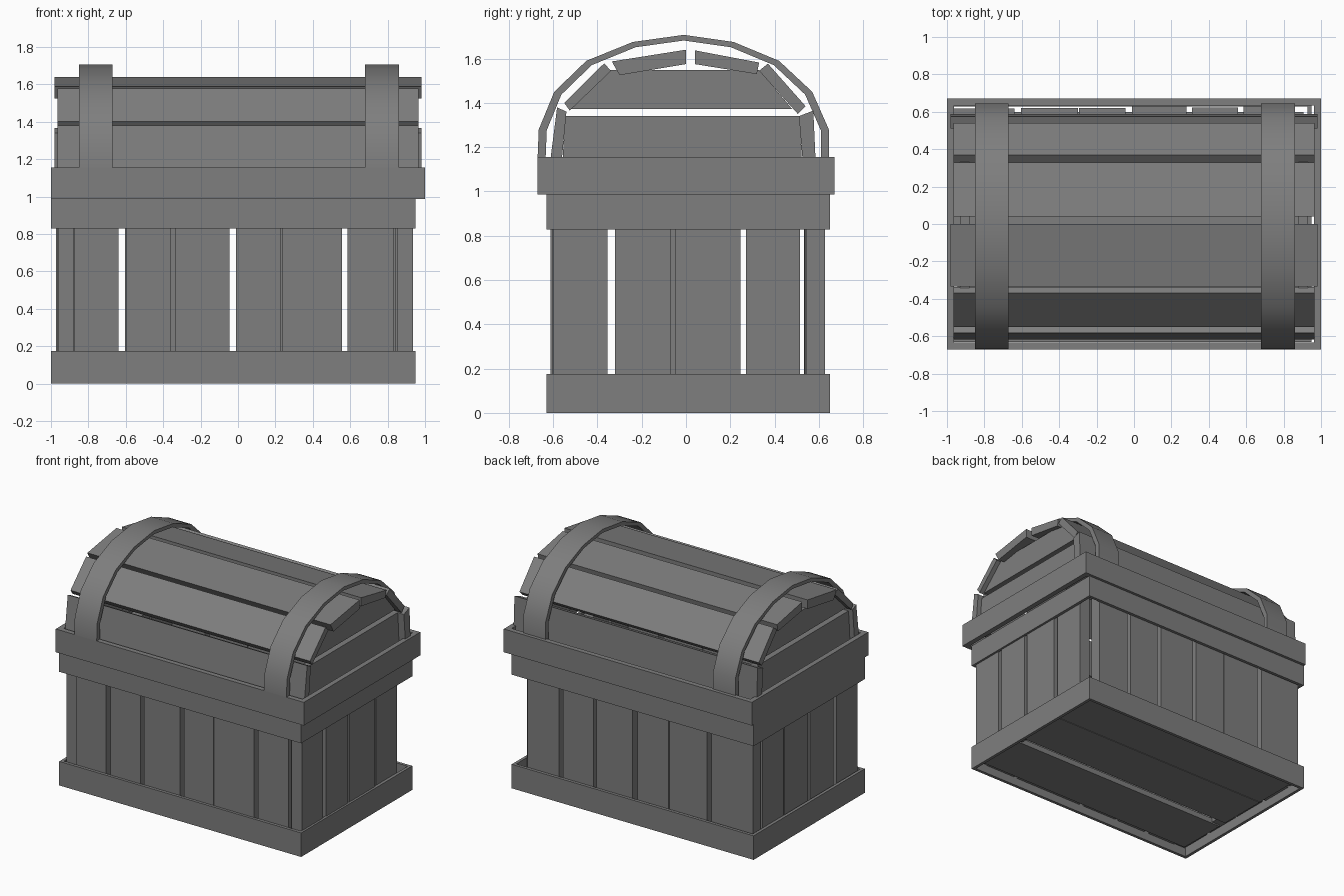
import bpy
import bmesh
import math
import random

random.seed(4)

default_cube = bpy.data.objects.get("Cube")
if default_cube:
    bpy.data.objects.remove(default_cube, do_unlink=True)

# One weathered grey for the whole chest
grey = bpy.data.materials.new("weathered grey")
grey.use_nodes = True
colour = (0.21, 0.21, 0.21, 1.0)
grey.diffuse_color = colour
grey.node_tree.nodes["Principled BSDF"].inputs["Base Color"].default_value = colour


def finish(name, bm):
    """Turn a bmesh into a named, coloured object."""
    bmesh.ops.recalc_face_normals(bm, faces=bm.faces)
    mesh = bpy.data.meshes.new(name)
    bm.to_mesh(mesh)
    bm.free()
    mesh.materials.append(grey)
    obj = bpy.data.objects.new(name, mesh)
    bpy.context.collection.objects.link(obj)
    return obj


def box(name, x_range, y_range, z_range):
    """Box spanning the given ranges."""
    bm = bmesh.new()
    bmesh.ops.create_cube(bm, size=1)
    for vert in bm.verts:
        for axis, (low, high) in enumerate((x_range, y_range, z_range)):
            vert.co[axis] = low if vert.co[axis] < 0 else high
    return finish(name, bm)


def extrude_profile(name, outline, x_range):
    """Closed outline in y and z, extruded along x."""
    bm = bmesh.new()
    left, right = x_range
    face = bm.faces.new([bm.verts.new((left, y, z)) for y, z in outline])
    result = bmesh.ops.extrude_face_region(bm, geom=[face])
    moved = [item for item in result["geom"] if isinstance(item, bmesh.types.BMVert)]
    bmesh.ops.translate(bm, verts=moved, vec=(right - left, 0, 0))
    return finish(name, bm)


def band(name, x_range, y_range, z_range, thickness):
    """Hollow rectangular frame open at top and bottom."""
    bm = bmesh.new()
    rings = []
    for inset in (0, thickness):
        for z in z_range:
            left, right = x_range[0] + inset, x_range[1] - inset
            front, back = y_range[0] + inset, y_range[1] - inset
            corners = ((left, front), (right, front), (right, back), (left, back))
            rings.append([bm.verts.new((x, y, z)) for x, y in corners])
    outer_low, outer_high, inner_low, inner_high = rings
    loop = (outer_low, outer_high, inner_high, inner_low, outer_low)
    for first, second in zip(loop, loop[1:]):
        for i in range(4):
            j = (i + 1) % 4
            bm.faces.new((first[i], first[j], second[j], second[i]))
    return finish(name, bm)


# Bands around the body and the lid
body_x, body_y = (-1.0, 0.95), (-0.63, 0.65)
band("bottom_band", body_x, body_y, (0, 0.175), 0.022)
band("upper_band", body_x, body_y, (0.828, 0.988), 0.022)
band("lid_band", (-1.0, 1.0), (-0.67, 0.67), (0.986, 1.155), 0.037)

# Thick upright wall planks, each slightly out of line with its neighbours
plank_depth = 0.085
plank_z = (0.06, 0.97)


def wall(name, spans, outer, inward, along_x):
    for number, span in enumerate(spans):
        face = outer + inward * random.uniform(0, 0.015)
        depth = sorted((face, face + inward * plank_depth))
        ranges = (span, depth) if along_x else (depth, span)
        box(f"{name}_plank_{number + 1}", *ranges, plank_z)


front_spans = [(-0.875, -0.64), (-0.6, -0.36), (-0.335, -0.045), (-0.01, 0.23),
               (0.236, 0.555), (0.585, 0.832)]
back_spans = [(-0.972, -0.64), (-0.605, -0.3), (-0.295, -0.045), (-0.01, 0.28),
              (0.31, 0.555), (0.585, 0.84)]
right_spans = [(-0.6, -0.355), (-0.32, -0.07), (-0.05, 0.245), (0.27, 0.515)]
left_spans = [(-0.6, -0.355), (-0.32, -0.05), (-0.03, 0.245), (0.27, 0.51)]
wall("front", front_spans, -0.612, 1, True)
wall("back", back_spans, 0.632, -1, True)
wall("right", right_spans, 0.937, -1, False)
wall("left", left_spans, -0.976, 1, False)

# Floor planks
floor_spans = [(-0.58, -0.2), (-0.14, 0.235), (0.24, 0.6)]
for number, span in enumerate(floor_spans):
    box(f"floor_plank_{number + 1}", (-0.945, 0.905), span, (0.05, 0.09))

# Long slats of the arched lid
slats = {
    "front_lower": [(-0.618, 1.1), (-0.582, 1.38), (-0.54, 1.36), (-0.565, 1.1)],
    "front_slope": [(-0.55, 1.4), (-0.37, 1.578), (-0.338, 1.545), (-0.525, 1.365)],
    "front_top": [(-0.335, 1.587), (0, 1.64), (0, 1.575), (-0.3, 1.525)],
    "back_top": [(0.04, 1.637), (0.33, 1.582), (0.32, 1.53), (0.04, 1.575)],
    "back_slope": [(0.37, 1.577), (0.54, 1.385), (0.505, 1.35), (0.33, 1.545)],
    "back_lower": [(0.587, 1.1), (0.575, 1.365), (0.51, 1.34), (0.53, 1.1)],
}
for name, outline in slats.items():
    reach = 0.98 if name in ("front_top", "back_lower") else 0.965
    extrude_profile(f"lid_slat_{name}", outline, (-reach, reach))

# Two end boards at each side of the lid
lower_end = [(-0.56, 1.1), (0.525, 1.1), (0.515, 1.34), (-0.545, 1.34)]
upper_end = [(-0.53, 1.372), (0.48, 1.372), (0.33, 1.548), (-0.35, 1.548)]
for side, span in (("right", (-0.93, -0.88)), ("left", (0.88, 0.93))):
    extrude_profile(f"lid_end_lower_{side}", lower_end, span)
    extrude_profile(f"lid_end_upper_{side}", upper_end, span)

# Arched straps over the lid
arch = [(-0.67, 1.155), (-0.665, 1.28), (-0.595, 1.45), (-0.45, 1.59), (-0.24, 1.675),
        (-0.01, 1.707), (0.215, 1.675), (0.42, 1.59), (0.57, 1.45), (0.645, 1.28),
        (0.645, 1.12)]
centre_y, centre_z = -0.01, 1.2
shrink_y, shrink_z = 0.945, 0.95
inner = [(centre_y + (y - centre_y) * shrink_y,
          centre_z + (z - centre_z) * shrink_z if z > centre_z else z) for y, z in arch]
for side, span in (("right", (-0.85, -0.67)), ("left", (0.68, 0.86))):
    bm = bmesh.new()
    rows = [[bm.verts.new((x, y, z)) for y, z in path]
            for path, x in ((arch, span[0]), (arch, span[1]),
                            (inner, span[1]), (inner, span[0]))]
    for a, b in zip(rows, rows[1:] + rows[:1]):
        for i in range(len(arch) - 1):
            bm.faces.new((a[i], a[i + 1], b[i + 1], b[i]))
    for end in (0, -1):
        bm.faces.new([row[end] for row in rows])
    strap = finish(f"lid_strap_{side}", bm)
    bpy.ops.object.select_all(action="DESELECT")
    strap.select_set(True)
    bpy.context.view_layer.objects.active = strap
    bpy.ops.object.shade_smooth_by_angle(angle=math.radians(35))
